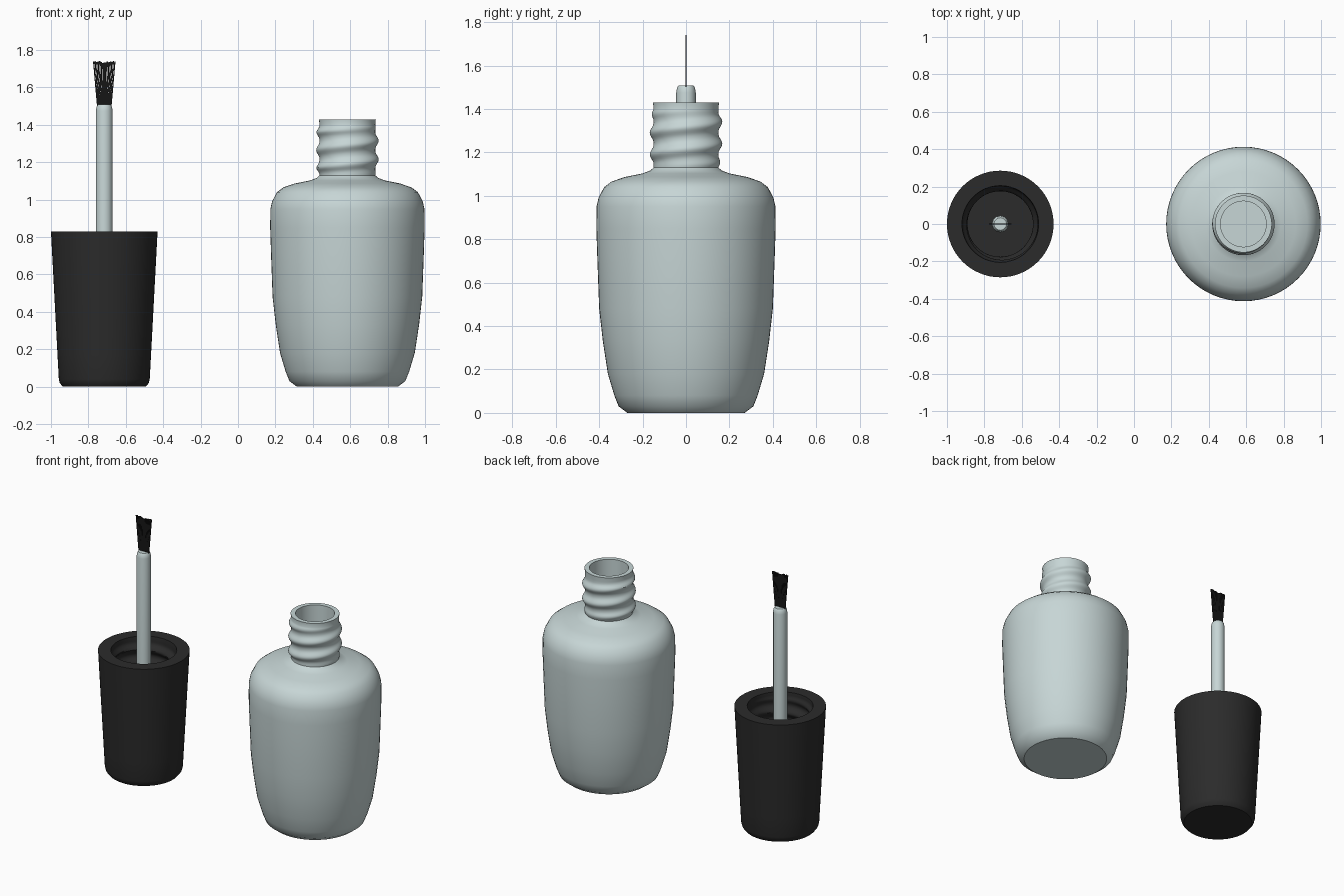
import bpy, bmesh, math, random

if "Cube" in bpy.data.objects:
    bpy.data.objects.remove(bpy.data.objects["Cube"])

random.seed(4)
BOTTLE_X, CAP_X = 0.585, -0.715


def material(name, rgb):
    m = bpy.data.materials.new(name)
    m.diffuse_color = (*rgb, 1)
    m.use_nodes = True
    m.node_tree.nodes["Principled BSDF"].inputs["Base Color"].default_value = m.diffuse_color
    return m


glass = material("pale grey green", (0.57, 0.67, 0.67))
plastic = material("dark plastic", (0.024, 0.024, 0.024))
hair = material("black bristle", (0.008, 0.008, 0.008))


def finish(bm, name, mat, x, angle=None):
    me = bpy.data.meshes.new(name)
    bm.to_mesh(me)
    bm.free()
    me.materials.append(mat)
    ob = bpy.data.objects.new(name, me)
    bpy.context.collection.objects.link(ob)
    ob.location.x = x
    if angle:
        bpy.ops.object.select_all(action='DESELECT')
        ob.select_set(True)
        bpy.context.view_layer.objects.active = ob
        bpy.ops.object.shade_smooth_by_angle(angle=math.radians(angle))
    return ob


def lathe(name, rows, mat, x, sides=64, angle=34, pitch=0.1, crest=1.315):
    """Revolve rows of (radius, z, ridge height); ridges follow a right-hand helix."""
    bm = bmesh.new()
    rings = []
    for r, z, amp in rows:
        ring = []
        for i in range(sides):
            t = math.tau * i / sides
            ridge = 0.5 + 0.5 * math.cos(math.tau * (z - crest) / pitch - t)
            rr = r + amp * ridge ** 1.3
            ring.append(bm.verts.new((rr * math.cos(t), rr * math.sin(t), z)))
        rings.append(ring)
    for a, b in zip(rings, rings[1:]):
        for i in range(sides):
            j = (i + 1) % sides
            bm.faces.new((a[i], a[j], b[j], b[i]))
    bm.faces.new(rings[0][::-1])
    bm.faces.new(rings[-1])
    return finish(bm, name, mat, x, angle)


def plain(*points):
    return [(r, z, 0) for r, z in points]


def thread(r, z0, z1, amp, n=32):
    """Rows of threaded wall, with the ridge fading out at both ends."""
    rows = []
    for k in range(n + 1):
        f = k / n
        rows.append((r, z0 + (z1 - z0) * f, amp * min(1, 7 * f, 7 * (1 - f))))
    return rows


# Bottle: outer wall, threaded neck, rim and hollow inside
bottle = plain((0.27, 0), (0.31, 0.03), (0.33, 0.08), (0.36, 0.18), (0.383, 0.33),
               (0.40, 0.48), (0.408, 0.70), (0.413, 0.85), (0.412, 0.95), (0.403, 0.99),
               (0.377, 1.04), (0.342, 1.066), (0.28, 1.087), (0.20, 1.103), (0.165, 1.116))
bottle += thread(0.149, 1.13, 1.40, 0.018)
bottle += plain((0.152, 1.43), (0.122, 1.43), (0.122, 1.09), (0.25, 1.06), (0.34, 1.02),
                (0.375, 0.94), (0.37, 0.48), (0.33, 0.18), (0.27, 0.04))
lathe("bottle", bottle, glass, BOTTLE_X)

# Cap: tapered shell standing open end up, threaded inside
cap = plain((0.222, 0), (0.238, 0.02), (0.243, 0.04), (0.25, 0.17), (0.285, 0.83),
            (0.205, 0.83), (0.203, 0.81))
cap += thread(0.203, 0.80, 0.50, -0.028)
cap += plain((0.20, 0.46))
lathe("cap", cap, plastic, CAP_X)

# Brush rod with chamfered tip
lathe("brush_rod", plain((0.045, 0.45), (0.045, 1.475), (0.041, 1.498), (0.034, 1.508)),
      glass, CAP_X, sides=12)

# Flat fan of bristles
bm = bmesh.new()
COUNT = 15
for k in range(COUNT):
    u = 2 * k / (COUNT - 1) - 1
    top = 1.742 - random.uniform(0, 0.012)
    corners = []
    for z, half, w in ((1.50, 0.036, 0.0029), (1.60, 0.045, 0.0030), (top, 0.057, 0.0031)):
        corners.append([bm.verts.new((u * half + sx * w, sy * 0.0025, z))
                        for sx, sy in ((-1, -1), (1, -1), (1, 1), (-1, 1))])
    for a, b in zip(corners, corners[1:]):
        for i in range(4):
            j = (i + 1) % 4
            bm.faces.new((a[i], a[j], b[j], b[i]))
    bm.faces.new(corners[0][::-1])
    bm.faces.new(corners[-1])
finish(bm, "bristles", hair, CAP_X)
